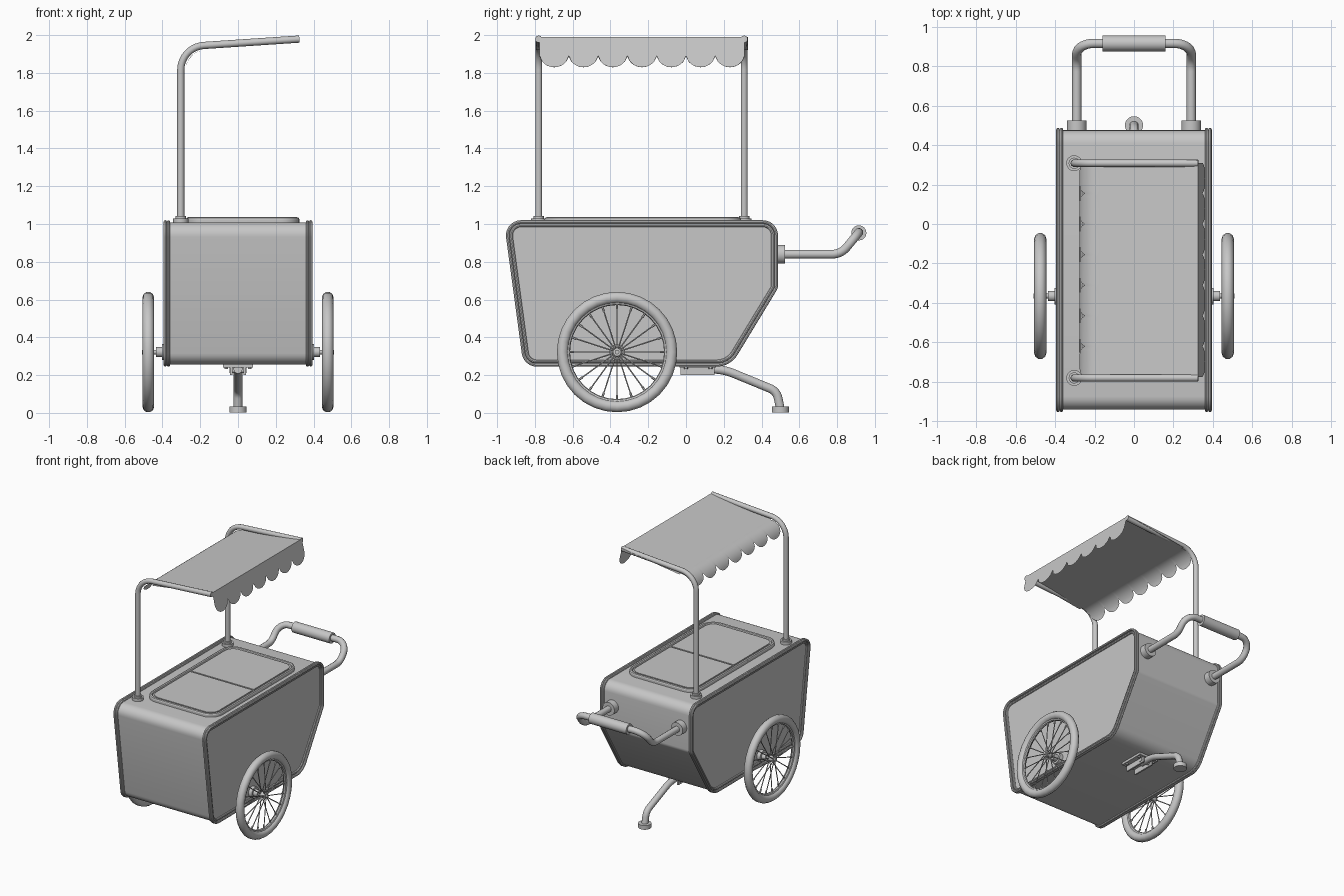
import bpy, bmesh, math
from mathutils import Vector, Matrix

cube = bpy.data.objects.get("Cube")
if cube:
    bpy.data.objects.remove(cube, do_unlink=True)

grey = bpy.data.materials.new("plain_grey")
grey.use_nodes = True
grey.diffuse_color = (0.57, 0.57, 0.57, 1)
grey.node_tree.nodes["Principled BSDF"].inputs["Base Color"].default_value = (0.57, 0.57, 0.57, 1)


def finish(obj):
    """Give an object its material and smooth shading with sharp edges."""
    obj.data.materials.clear()
    obj.data.materials.append(grey)
    bpy.ops.object.select_all(action='DESELECT')
    obj.select_set(True)
    bpy.context.view_layer.objects.active = obj
    bpy.ops.object.shade_smooth_by_angle(angle=math.radians(40))
    return obj


def from_bmesh(name, bm):
    mesh = bpy.data.meshes.new(name)
    bm.to_mesh(mesh)
    bm.free()
    obj = bpy.data.objects.new(name, mesh)
    bpy.context.collection.objects.link(obj)
    return finish(obj)


def rounded(points, radii, closed=True, steps=7):
    """Replace the corners of a path by arcs."""
    pts = [Vector(p) for p in points]
    if not isinstance(radii, (list, tuple)):
        radii = [radii] * len(pts)
    out = []
    for i, p in enumerate(pts):
        if not closed and i in (0, len(pts) - 1):
            out.append(p)
            continue
        u = (pts[i - 1] - p).normalized()
        v = (pts[(i + 1) % len(pts)] - p).normalized()
        half, r = u.angle(v) / 2, radii[i]
        centre = p + (u + v).normalized() * r / math.sin(half)
        a = (p + u * r / math.tan(half) - centre).normalized()
        b = (p + v * r / math.tan(half) - centre).normalized()
        out += [centre + a.slerp(b, k / steps).normalized() * r for k in range(steps + 1)]
    return out


def inset(loop, axis, d):
    """Move a closed counter-clockwise loop inwards by d."""
    n = len(loop)
    return [p + axis.cross(loop[(i + 1) % n] - loop[i - 1]).normalized() * d
            for i, p in enumerate(loop)]


def prism(name, loop, depth):
    bm = bmesh.new()
    face = bm.faces.new([bm.verts.new(p) for p in loop])
    new = bmesh.ops.extrude_face_region(bm, geom=[face])["geom"]
    bmesh.ops.translate(bm, vec=depth, verts=[g for g in new if isinstance(g, bmesh.types.BMVert)])
    bmesh.ops.recalc_face_normals(bm, faces=bm.faces)
    return from_bmesh(name, bm)


def tube(name, path, radius, closed=False, res=3):
    curve = bpy.data.curves.new(name, 'CURVE')
    curve.dimensions = '3D'
    curve.bevel_depth, curve.bevel_resolution = radius, res
    curve.use_fill_caps = not closed
    spline = curve.splines.new('POLY')
    spline.points.add(len(path) - 1)
    for q, p in zip(spline.points, path):
        q.co = (*p, 1)
    spline.use_cyclic_u = closed
    obj = bpy.data.objects.new(name, curve)
    bpy.context.collection.objects.link(obj)
    bpy.ops.object.select_all(action='DESELECT')
    obj.select_set(True)
    bpy.context.view_layer.objects.active = obj
    bpy.ops.object.convert(target='MESH')
    return finish(bpy.context.view_layer.objects.active)


def rod(name, a, b, radius, sides=24):
    a, b = Vector(a), Vector(b)
    bm = bmesh.new()
    turn = (b - a).to_track_quat('Z', 'Y').to_matrix().to_4x4()
    bmesh.ops.create_cone(bm, cap_ends=True, segments=sides, radius1=radius, radius2=radius,
                          depth=(b - a).length, matrix=Matrix.Translation((a + b) / 2) @ turn)
    return from_bmesh(name, bm)


def box(name, lo, hi):
    x0, y0, z0 = lo
    x1, y1, z1 = hi
    return prism(name, [(x0, y0, z0), (x1, y0, z0), (x1, y1, z0), (x0, y1, z0)], (0, 0, z1 - z0))


def sheet(name, rows):
    """Thin surface from a grid of points."""
    bm = bmesh.new()
    grid = [[bm.verts.new(p) for p in row] for row in rows]
    for r, s in zip(grid, grid[1:]):
        for k in range(len(r) - 1):
            bm.faces.new((r[k], r[k + 1], s[k + 1], s[k]))
    return from_bmesh(name, bm)


X, Z = Vector((1, 0, 0)), Vector((0, 0, 1))

# Cart body: side profile extruded across the width
outline = rounded([(0, -0.965, 1.02), (0, -0.86, 0.245), (0, 0.235, 0.245), (0, 0.487, 0.66), (0, 0.487, 1.02)],
                  [0.08, 0.08, 0.13, 0.06, 0.08])
shell = inset(outline, X, 0.012)
prism("cart_body", [p - X * 0.374 for p in shell], X * 0.748)

# Trim beads around both side panels
for side, s in (("left", 1), ("right", -1)):
    for k, (x, d) in enumerate(((0.368, 0.009), (0.385, 0.009), (0.376, 0.027))):
        tube(f"{side}_panel_trim_{k + 1}", [p + X * s * x for p in inset(outline, X, d)], 0.009, True, 2)

# Lid with raised frame and two panels
x0, x1, y0, y1 = -0.275, 0.325, -0.75, 0.29
lid = rounded([(x0, y0, 1.0), (x1, y0, 1.0), (x1, y1, 1.0), (x0, y1, 1.0)], 0.1)
prism("lid_base", lid, Z * 0.024)
tube("lid_frame", [p + Z * 0.024 for p in inset(lid, Z, 0.012)], 0.012, True, 2)
mid = (y0 + y1) / 2
for name, a, b, radii in (("front_lid", y0 + 0.034, mid - 0.006, [0.07, 0.07, 0.004, 0.004]),
                          ("back_lid", mid + 0.006, y1 - 0.034, [0.004, 0.004, 0.07, 0.07])):
    corners = [(x0 + 0.034, a, 1.01), (x1 - 0.034, a, 1.01), (x1 - 0.034, b, 1.01), (x0 + 0.034, b, 1.01)]
    prism(name, rounded(corners, radii), Z * 0.02)

# Canopy poles with base collars
for name, y in (("front", -0.78), ("back", 0.308)):
    tube(f"{name}_canopy_pole", rounded([(-0.303, y, 1.0), (-0.303, y, 1.937), (0.325, y, 1.979)], 0.13, False, 10), 0.019)
    rod(f"{name}_pole_collar", (-0.303, y, 1.0), (-0.303, y, 1.03), 0.04)
    rod(f"{name}_pole_sleeve", (-0.303, y, 1.03), (-0.303, y, 1.042), 0.028)

# Canopy cloth with scalloped edges
sheet("canopy_top", [[(-0.173 + 0.498 * t, y, 1.92 + 0.07 * t) for y in (-0.795, 0.328)] for t in (0, 0.5, 1)])


def pole_edge(t):
    a = math.radians(90 + 82 * t)
    return -0.173 + 0.105 * math.cos(a), 1.815 + 0.105 * math.sin(a)


def open_edge(t):
    return 0.325 + 0.036 * t, 1.99 - 0.16 * t


scallops, cuts = 7, 12
for name, edge, notch in (("pole_side_valance", pole_edge, 0.58), ("open_side_valance", open_edge, 0.62)):
    rows = []
    for k in range(scallops * cuts + 1):
        y = -0.775 + 1.085 * k / (scallops * cuts)
        u = 2 * (k % cuts) / cuts - 1
        drop = notch + (1 - notch) * (1 - u * u) ** 0.6
        rows.append([(edge(drop * j / 8)[0], y, edge(drop * j / 8)[1]) for j in range(9)])
    sheet(name, rows)

# Push handle, mounts and grip
tube("push_handle", rounded([(-0.29, 0.47, 0.84), (-0.29, 0.82, 0.84), (-0.29, 0.915, 0.955), (0.29, 0.915, 0.955),
                             (0.29, 0.82, 0.84), (0.29, 0.47, 0.84)], [0, 0.1, 0.085, 0.085, 0.1, 0], False), 0.024)
rod("handle_grip", (-0.16, 0.915, 0.953), (0.16, 0.915, 0.953), 0.04)
for side, s in (("left", 1), ("right", -1)):
    rod(f"{side}_handle_mount", (s * 0.29, 0.47, 0.84), (s * 0.29, 0.525, 0.84), 0.05)

# Spoked wheels on stub axles
wy, wz, spokes = -0.365, 0.322, 20
for side, s in (("left", 1), ("right", -1)):
    hub = Vector((s * 0.475, wy, wz))

    def ring(radius, n=32):
        return [hub + Vector((0, math.cos(math.tau * k / n), math.sin(math.tau * k / n))) * radius for k in range(n)]

    tube(f"{side}_tyre", ring(0.289), 0.031, True)
    tube(f"{side}_rim", ring(0.262), 0.013, True, 2)
    for k, (out, inn) in enumerate(zip(ring(0.262, spokes), ring(0.015, spokes))):
        shift = X * (0.018 if k % 2 else -0.018)
        rod(f"{side}_spoke_{k + 1}", inn + shift, out, 0.0035, 6)
        rod(f"{side}_nipple_{k + 1}", out.lerp(inn, 0.14), out, 0.006, 6)
    for part, a, b, r in (("axle_flange", 0.37, 0.402, 0.042), ("axle_nut", 0.402, 0.435, 0.026),
                          ("axle", 0.435, 0.508, 0.012), ("hub", 0.452, 0.498, 0.021)):
        rod(f"{side}_{part}", (s * a, wy, wz), (s * b, wy, wz), r)

# Kickstand with bracket and foot
box("stand_plate", (-0.08, -0.035, 0.24), (0.08, 0.16, 0.258))
for side, s in (("left", 1), ("right", -1)):
    box(f"{side}_stand_lug", (s * 0.036 - 0.006, -0.03, 0.2), (s * 0.036 + 0.006, 0.15, 0.245))
    for y in (0.0, 0.13):
        rod(f"{side}_stand_bolt", (s * 0.063, y, 0.232), (s * 0.063, y, 0.245), 0.011, 6)
rod("stand_pivot", (-0.045, 0.12, 0.225), (0.045, 0.12, 0.225), 0.014)
tube("stand_leg", rounded([(0, 0.08, 0.232), (0, 0.2, 0.23), (0, 0.48, 0.115), (0, 0.5, 0.02)], [0, 0.3, 0.07, 0], False), 0.024)
rod("stand_foot", (0, 0.5, 0.002), (0, 0.5, 0.034), 0.046)
